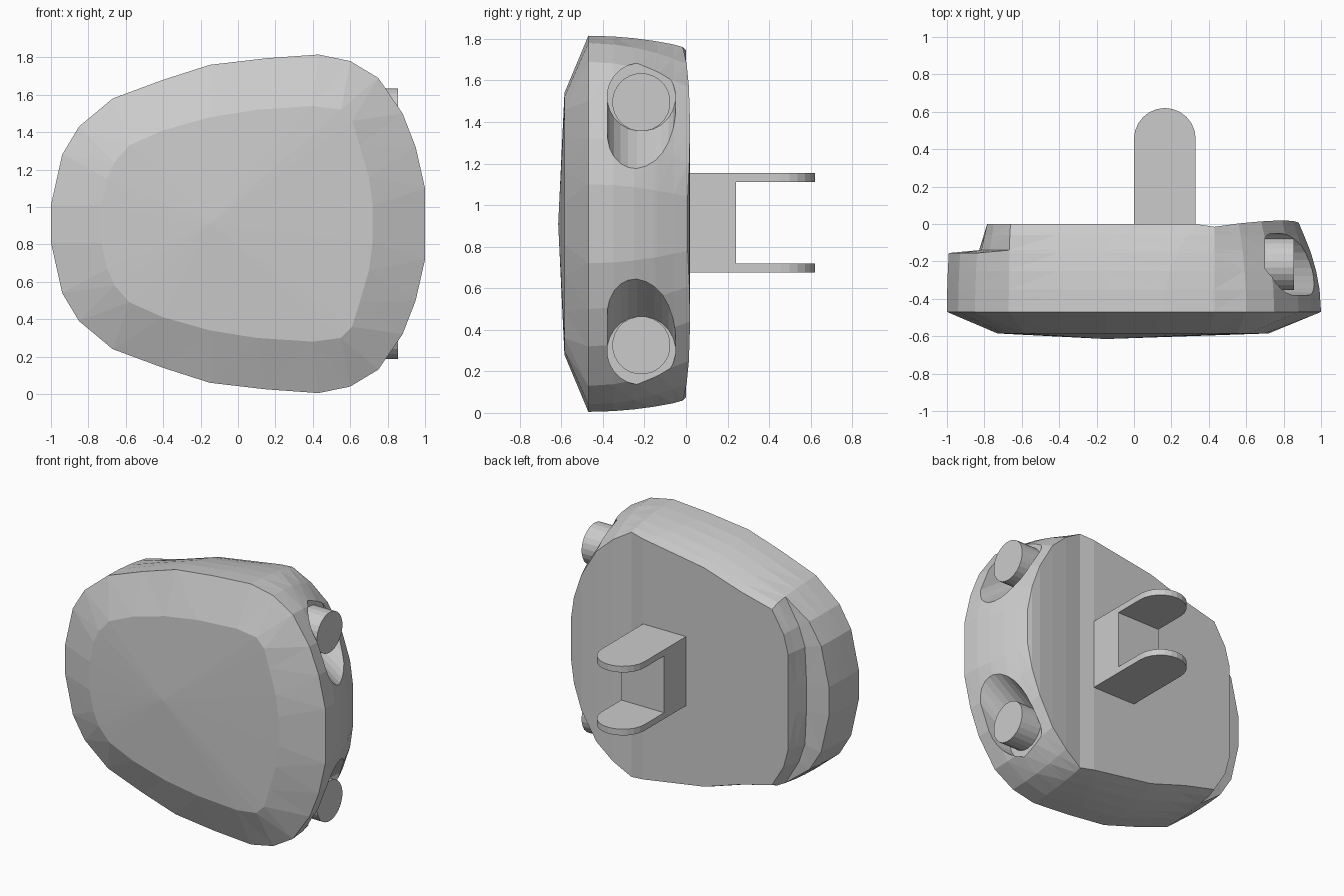
import bpy, bmesh, math

if "Cube" in bpy.data.objects:
    bpy.data.objects.remove(bpy.data.objects["Cube"])

MID = 0.91  # mirror height of the whole part

# Upper half outlines, left to right: (x, height above MID)
RIM = [(-1, .10), (-.94, .37), (-.85, .52), (-.67, .67), (-.4, .77), (-.15, .85), (.15, .885),
       (.43, .905), (.6, .87), (.75, .78), (.88, .59), (.95, .41), (1, .19)]
BACK = [(-.785, .10), (-.785, .33), (-.75, .46), (-.66, .61), (-.42, .67), (-.14, .76), (.33, .835),
        (.43, .85), (.56, .77), (.68, .66), (.79, .47), (.85, .30), (.88, .13)]
PLATE = [(-.73, .10), (-.70, .24), (-.66, .33), (-.58, .42), (-.4, .50), (-.15, .57), (.1, .61),
         (.4, .63), (.55, .61), (.61, .55), (.65, .42), (.70, .25), (.72, .10)]
BACK_Y = [0, 0, 0, 0, 0, 0, 0, -.015, .003, .014, .02, .016, .008]
N = len(RIM)


def make_object(name, bm):
    bmesh.ops.recalc_face_normals(bm, faces=bm.faces)
    me = bpy.data.meshes.new(name)
    bm.to_mesh(me)
    bm.free()
    ob = bpy.data.objects.new(name, me)
    bpy.context.collection.objects.link(ob)
    return ob


def bridge(bm, a, b):
    n = len(a)
    for i in range(n):
        bm.faces.new((a[i], a[(i + 1) % n], b[(i + 1) % n], b[i]))


def ring(bm, half, ys):
    up = [bm.verts.new((x, y, MID + h)) for (x, h), y in zip(half, ys)]
    low = [bm.verts.new((x, y, MID - h)) for (x, h), y in zip(half, ys)]
    return up + low[::-1]


def section(y, ledge):
    """Blend rim to back outline; the left end either stays out or steps in."""
    f = ((y + .47) / .47) ** 2
    out = []
    for i, (a, b) in enumerate(zip(RIM, BACK)):
        if i < 3:
            s = .8 + .2 * (y + .14) / .14 if ledge else f * (.1, .15, .25)[i]
        else:
            s = f * .8 if i == 3 else f
        out.append((a[0] + (b[0] - a[0]) * s, a[1] + (b[1] - a[1]) * s))
    return out


# Body: lofted shell with a stepped ledge on the left of the back
bm = bmesh.new()
rings = [ring(bm, PLATE, [-.585] * N)]
for y, ledge in ((-.47, 0), (-.35, 0), (-.25, 0), (-.155, 0), (-.14, 1), (-.06, 1)):
    rings.append(ring(bm, section(y, ledge), [y] * N))
rings.append(ring(bm, BACK, BACK_Y))
for a, b in zip(rings, rings[1:]):
    bridge(bm, a, b)
tip = bm.verts.new((-.15, -.615, MID))
for i in range(2 * N):
    bm.faces.new((tip, rings[0][i], rings[0][(i + 1) % (2 * N)]))
r = rings[-1]
for i in range(N - 1):  # back face in vertical strips
    bm.faces.new((r[i], r[i + 1], r[2 * N - 2 - i], r[2 * N - 1 - i]))
bmesh.ops.triangulate(bm, faces=[f for f in bm.faces if f.calc_center_median().y < -.001])
body = make_object("body", bm)


def tube(name, x0, x1, z, radius, drop=0.0, n=24):
    """Cylinder along x; drop stretches its inner half toward MID at x1."""
    bm = bmesh.new()
    loops = []
    for x, d in ((x0, 0), (x1, drop)):
        loop = []
        for i in range(n):
            a = 2 * math.pi * (i + .5) / n
            h = radius * math.sin(a)
            if h * (MID - z) > 0:
                h += math.copysign(d, MID - z)
            loop.append(bm.verts.new((x, -.215 + radius * math.cos(a), z + h)))
        loops.append(loop)
    bridge(bm, *loops)
    for loop in loops:
        bm.faces.new(loop)
    return make_object(name, bm)


# Two pegs in flared sockets on the right side
for side, label in ((1, "upper"), (-1, "lower")):
    cutter = tube(label + "_socket_cutter", .70, 1.2, MID + side * .61, .165, .36)
    cutter.hide_render = True
    mod = body.modifiers.new("socket", 'BOOLEAN')
    mod.operation = 'DIFFERENCE'
    mod.solver = 'EXACT'
    mod.object = cutter
    bpy.context.view_layer.objects.active = body
    bpy.ops.object.modifier_apply(modifier=mod.name)
    bpy.data.objects.remove(cutter)
    tube(label + "_peg", .66, .855, MID + side * .585, .14)


def prism(name, outline, z0, z1):
    bm = bmesh.new()
    loops = [[bm.verts.new((x, y, z)) for x, y in outline] for z in (z0, z1)]
    bridge(bm, *loops)
    for loop in loops:
        bm.faces.new(loop)
    return make_object(name, bm)


# Rear clevis: block with two round-ended tines
prism("clevis_block", [(0, -.02), (.33, -.02), (.33, .24), (0, .24)], .675, 1.155)
arc = [(.165 + .165 * math.cos(math.pi * i / 12), .455 + .165 * math.sin(math.pi * i / 12))
       for i in range(13)]
for label, z in (("lower", .675), ("upper", 1.112)):
    prism(label + "_clevis_tine", [(0, .24), (.33, .24)] + arc, z, z + .043)
